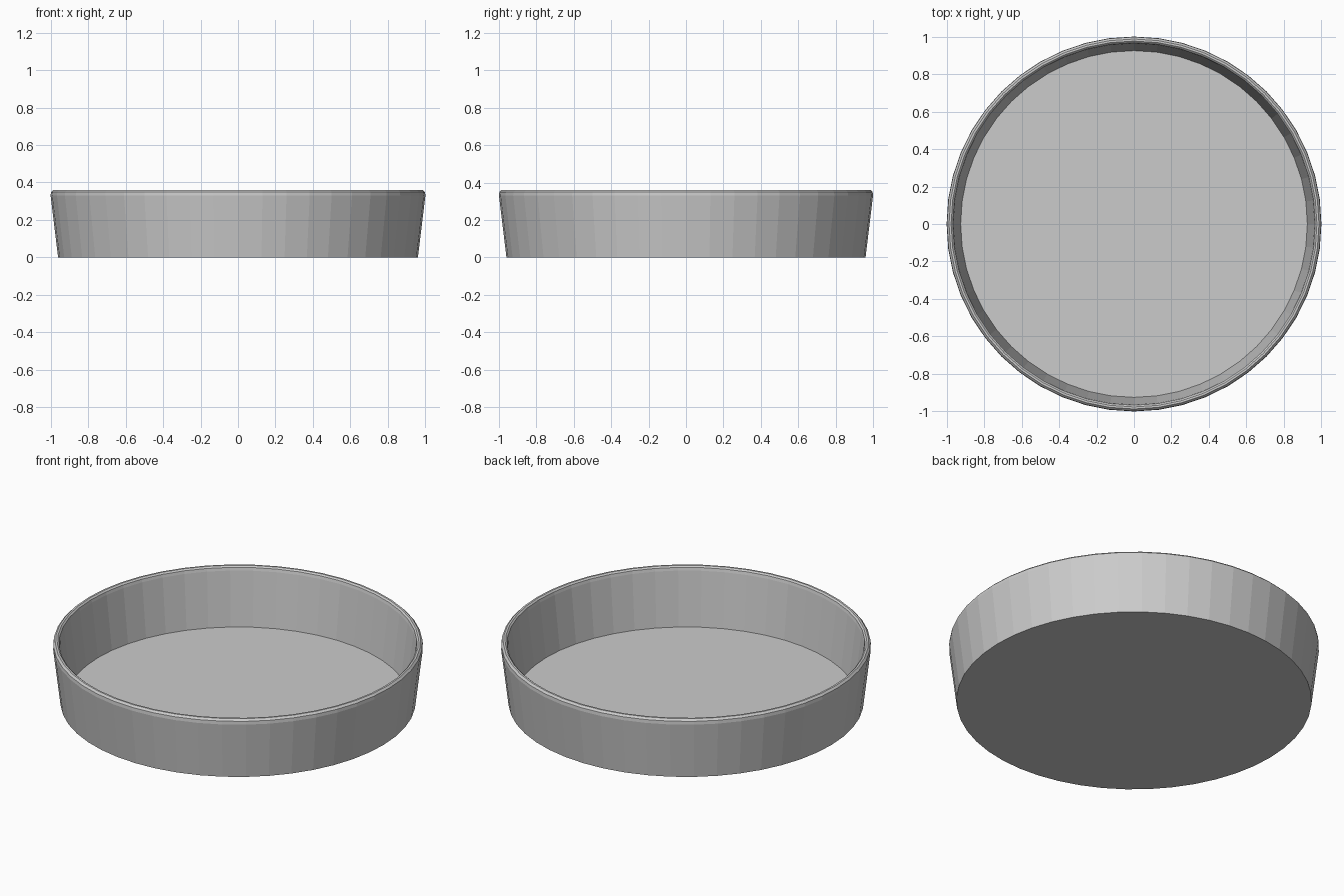
import bpy, bmesh, math

if "Cube" in bpy.data.objects:
    bpy.data.objects.remove(bpy.data.objects["Cube"])

SIDES = 48

# Radius / height profile: outer wall, rounded rim, inner wall
profile = [(0.96, 0), (1.0, 0.33), (0.998, 0.349), (0.987, 0.36),
           (0.976, 0.36), (0.967, 0.352), (0.963, 0.335), (0.925, 0.016)]


def lathe(name, points, sides):
    bm = bmesh.new()
    rings = []
    for r, z in points:
        rings.append([bm.verts.new((r * math.cos(math.tau * i / sides),
                                    r * math.sin(math.tau * i / sides), z))
                      for i in range(sides)])
    for low, high in zip(rings, rings[1:]):
        for i in range(sides):
            j = (i + 1) % sides
            bm.faces.new((low[i], low[j], high[j], high[i]))
    # Underside and inner floor
    bm.faces.new(rings[0][::-1])
    bm.faces.new(rings[-1])
    mesh = bpy.data.meshes.new(name)
    bm.to_mesh(mesh)
    bm.free()
    obj = bpy.data.objects.new(name, mesh)
    bpy.context.collection.objects.link(obj)
    return obj


# Shallow round dish with flared wall
lathe("round_dish", profile, SIDES)
